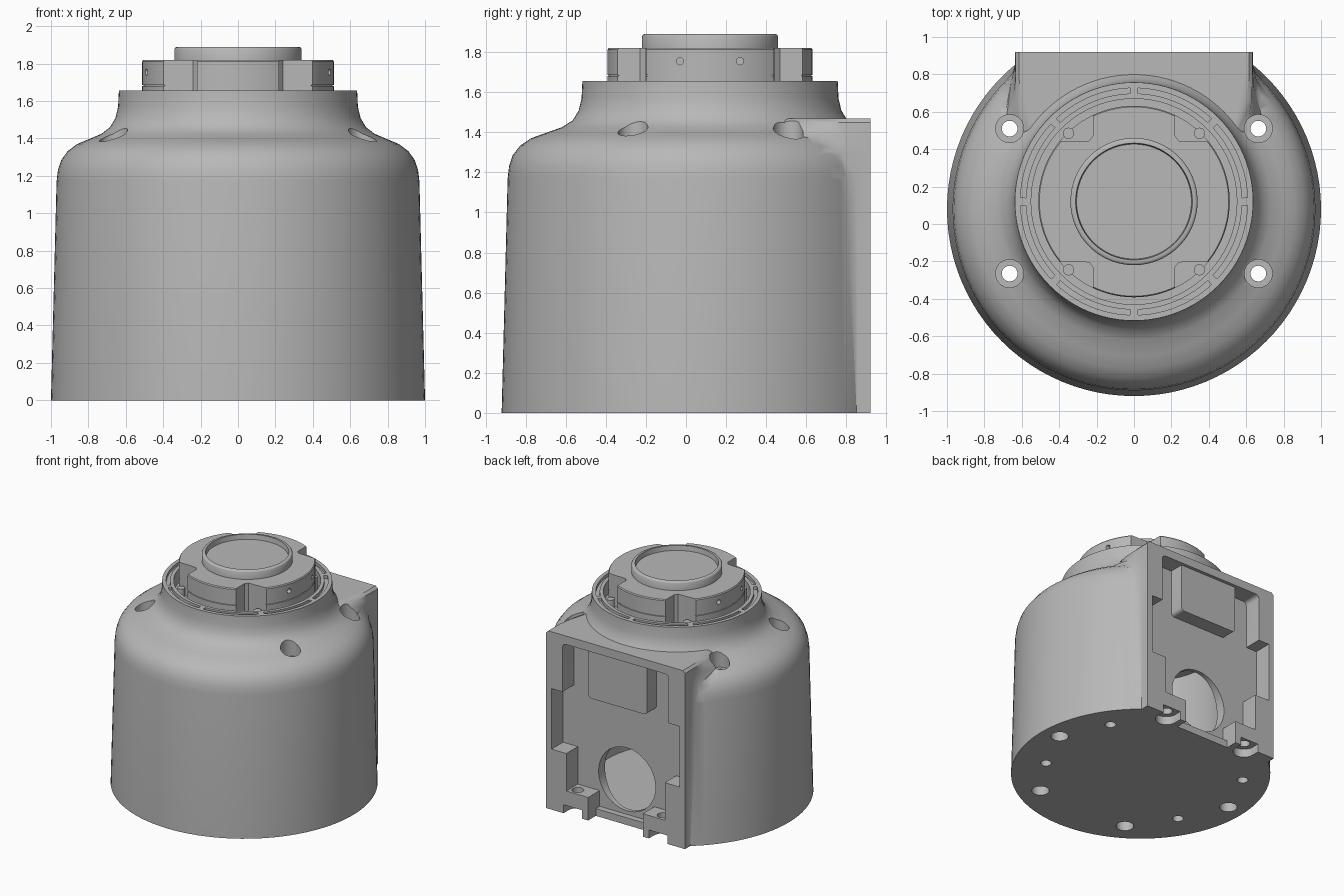
import bpy
import bmesh
from math import sin, cos, pi, radians
from mathutils import Matrix, Vector

if "Cube" in bpy.data.objects:
    bpy.data.objects.remove(bpy.data.objects["Cube"], do_unlink=True)

grey = bpy.data.materials.new("plain_grey")
grey.use_nodes = True
colour = (0.48, 0.48, 0.48, 1)
grey.diffuse_color = colour
grey.node_tree.nodes["Principled BSDF"].inputs["Base Color"].default_value = colour

CY = 0.12       # centre of neck and collar
BACK = 0.92     # mounting face
FLOOR = 0.77    # floor of the rear pocket


def stack(name, outlines):
    """Skin a list of outlines, each (z, points), and cap both ends."""
    bm = bmesh.new()
    rings = [[bm.verts.new((x, y, z)) for x, y in points] for z, points in outlines]
    n = len(rings[0])
    for a, b in zip(rings, rings[1:]):
        for i in range(n):
            j = (i + 1) % n
            bm.faces.new((a[i], a[j], b[j], b[i]))
    bm.faces.new(rings[0][::-1])
    bm.faces.new(rings[-1])
    bmesh.ops.recalc_face_normals(bm, faces=bm.faces)
    mesh = bpy.data.meshes.new(name)
    bm.to_mesh(mesh)
    bm.free()
    mesh.materials.append(grey)
    obj = bpy.data.objects.new(name, mesh)
    bpy.context.collection.objects.link(obj)
    return obj


def circle(x, y, r, seg):
    return [(x + r * cos(2 * pi * i / seg), y + r * sin(2 * pi * i / seg)) for i in range(seg)]


def loft(name, profile, seg=96):
    """Stack circles given as (radius, z, y centre)."""
    return stack(name, [(z, circle(0, c, r, seg)) for r, z, c in profile])


def cyl(name, x, y, r, z0, z1, seg=32):
    return stack(name, [(z, circle(x, y, r, seg)) for z in (z0, z1)])


def cyl_axis(name, centre, r, length, axis):
    obj = cyl(name, 0, 0, r, -length / 2, length / 2, 48)
    turn = Vector((0, 0, 1)).rotation_difference(Vector(axis)).to_matrix().to_4x4()
    obj.data.transform(Matrix.Translation(centre) @ turn)
    return obj


def prism(name, points, z0, z1):
    return stack(name, [(z0, points), (z1, points)])


def box(name, x0, x1, y0, y1, z0, z1):
    return prism(name, [(x0, y0), (x1, y0), (x1, y1), (x0, y1)], z0, z1)


def bevel(obj, width, rule):
    """Round the edges whose middle and direction satisfy the rule."""
    bm = bmesh.new()
    bm.from_mesh(obj.data)
    edges = [e for e in bm.edges
             if rule((e.verts[0].co + e.verts[1].co) / 2,
                     (e.verts[0].co - e.verts[1].co).normalized())]
    bmesh.ops.bevel(bm, geom=edges, offset=width, segments=3, profile=0.5, affect="EDGES")
    bm.to_mesh(obj.data)
    bm.free()


def combine(obj, other, operation="DIFFERENCE"):
    other.hide_render = True
    mod = obj.modifiers.new("cut", "BOOLEAN")
    mod.operation = operation
    mod.solver = "EXACT"
    mod.object = other
    bpy.context.view_layer.objects.active = obj
    bpy.ops.object.modifier_apply(modifier=mod.name)
    bpy.data.objects.remove(other, do_unlink=True)


def smooth(obj, angle=35):
    bpy.ops.object.select_all(action="DESELECT")
    obj.select_set(True)
    bpy.context.view_layer.objects.active = obj
    bpy.ops.object.shade_smooth_by_angle(angle=radians(angle))


# Housing: tapered drum, rounded shoulder and neck, cut flat at the back
body = loft("housing", [
    (1.0, 0, 0.08), (0.97, 1.17, 0.08), (0.963, 1.23, 0.08), (0.945, 1.285, 0.08),
    (0.91, 1.333, 0.082), (0.86, 1.37, 0.086), (0.8, 1.395, 0.095), (0.73, 1.425, 0.11),
    (0.685, 1.46, CY), (0.655, 1.51, CY), (0.641, 1.57, CY), (0.637, 1.655, CY)])
combine(body, box("back_trim", -2, 2, BACK - 0.002, 2, -1, 3))

# Flat rear mounting block, its sides flaring into the shoulder
levels = [(z, [(0.635, BACK)] + flare) for z, flare in (
    (0, [(0.636, 0.85), (0.65, 0.805), (0.71, 0.74), (0.6, 0.5)]),
    (1.17, [(0.636, 0.85), (0.65, 0.805), (0.71, 0.74), (0.6, 0.5)]),
    (1.3, [(0.636, 0.84), (0.655, 0.77), (0.72, 0.67), (0.6, 0.5)]),
    (1.39, [(0.636, 0.8), (0.645, 0.7), (0.69, 0.53), (0.58, 0.45)]),
    (1.45, [(0.633, 0.78), (0.63, 0.66), (0.6, 0.5), (0.5, 0.42)]),
    (1.47, [(0.615, 0.78), (0.6, 0.66), (0.55, 0.5), (0.45, 0.4)]))]
levels[-1][1][0] = (0.615, BACK)
block = stack("rear_block", [(z, half + [(-x, y) for x, y in reversed(half)])
                             for z, half in levels])
combine(body, block, "UNION")

# Inner cavity, neck well and cable opening
combine(body, cyl("cavity", 0, 0.08, 0.66, 0.08, 1.2, 64))
combine(body, cyl("neck_well", 0, CY, 0.55, 1.54, 2, 96))

# Stepped rear pocket, one cutter outline per height band
pocket = box("pocket", -0.485, 0.485, FLOOR, 1.1, 0.9, 1.4)
bevel(pocket, 0.03, lambda m, d: abs(d.y) > 0.9 and m.z > 1.3)
for w, z0, z1 in ((0.585, 0.5, 1.0), (0.45, 0.19, 0.6), (0.25, 0.06, 0.3)):
    combine(pocket, box("band", -w, w, FLOOR, 1.1, z0, z1), "UNION")
combine(body, pocket)
combine(body, box("foot_gap", -0.25, 0.25, 0.82, 1.1, -0.1, 0.1))
combine(body, cyl_axis("cable_hole", (0, 0.75, 0.35), 0.26, 0.36, (0, 1, 0)))

# Through screws with counterbores, underside bolt holes and slotted feet
for side in (-1, 1):
    for y in (0.51, -0.265):
        combine(body, cyl("screw_hole", side * 0.665, y, 0.042, -0.1, 2))
        combine(body, cyl("counterbore", side * 0.665, y, 0.075, 1.32, 2))
    for a in (0, -60):
        combine(body, cyl("bolt_hole", side * 0.85 * cos(radians(a)),
                          CY + 0.85 * sin(radians(a)), 0.068, -0.1, 0.15))
    foot = side * 0.39
    combine(body, cyl("foot_hole", foot, 0.855, 0.045, -0.1, 0.3))
    slot = cyl("foot_slot", foot, 0.855, 0.085, -0.1, 0.07)
    combine(slot, box("slot_mouth", foot - 0.085, foot + 0.085, 0.855, 1.1, -0.1, 0.07), "UNION")
    combine(body, slot)

# Arc grooves in the neck rim
for k in range(8):
    arc = [radians(45 * k + 2 + 41 * i / 10) for i in range(11)]
    ring = [(0.607 * cos(a), CY + 0.607 * sin(a)) for a in arc]
    ring += [(0.578 * cos(a), CY + 0.578 * sin(a)) for a in reversed(arc)]
    combine(body, prism("groove", ring, 1.63, 1.8))
smooth(body)

# Raised panel inside the rear pocket
panel = box("rear_panel", -0.27, 0.27, 0.75, 0.893, 1.0, 1.42)
bevel(panel, 0.03, lambda m, d: abs(d.y) > 0.9 and m.z < 1.1)
smooth(panel)

# Collar: notched disc with a parting line
collar = loft("collar", [(0.512, 1.5, CY), (0.512, 1.68, CY), (0.506, 1.681, CY),
                         (0.506, 1.686, CY), (0.512, 1.687, CY), (0.512, 1.812, CY),
                         (0.506, 1.82, CY)])
for sx in (-1, 1):
    for sy in (-1, 1):
        corner = [(0.22, 0.6), (0.22, 0.35), (0.24, 0.325), (0.38, 0.32), (0.6, 0.32),
                  (0.6, 0.6)]
        combine(collar, prism("notch", [(sx * x, CY + sy * y) for x, y in corner], 1.56, 2))
        combine(collar, cyl_axis("set_screw", (sx * 0.5, CY + sy * 0.15, 1.755), 0.018,
                                 0.16, (1, 0, 0)))
smooth(collar)

# Small pins standing in the collar notches
for i, (sx, sy) in enumerate(((-1, -1), (1, -1), (-1, 1), (1, 1))):
    smooth(cyl("notch_pin_%d" % (i + 1), sx * 0.35, CY + sy * 0.365, 0.03, 1.5, 1.64, 20))

# Dished top cap
cap = loft("top_cap", [(0.34, 1.8, CY), (0.34, 1.878, CY), (0.335, 1.886, CY),
                       (0.327, 1.89, CY), (0.312, 1.89, CY), (0.307, 1.85, CY)])
smooth(cap)
